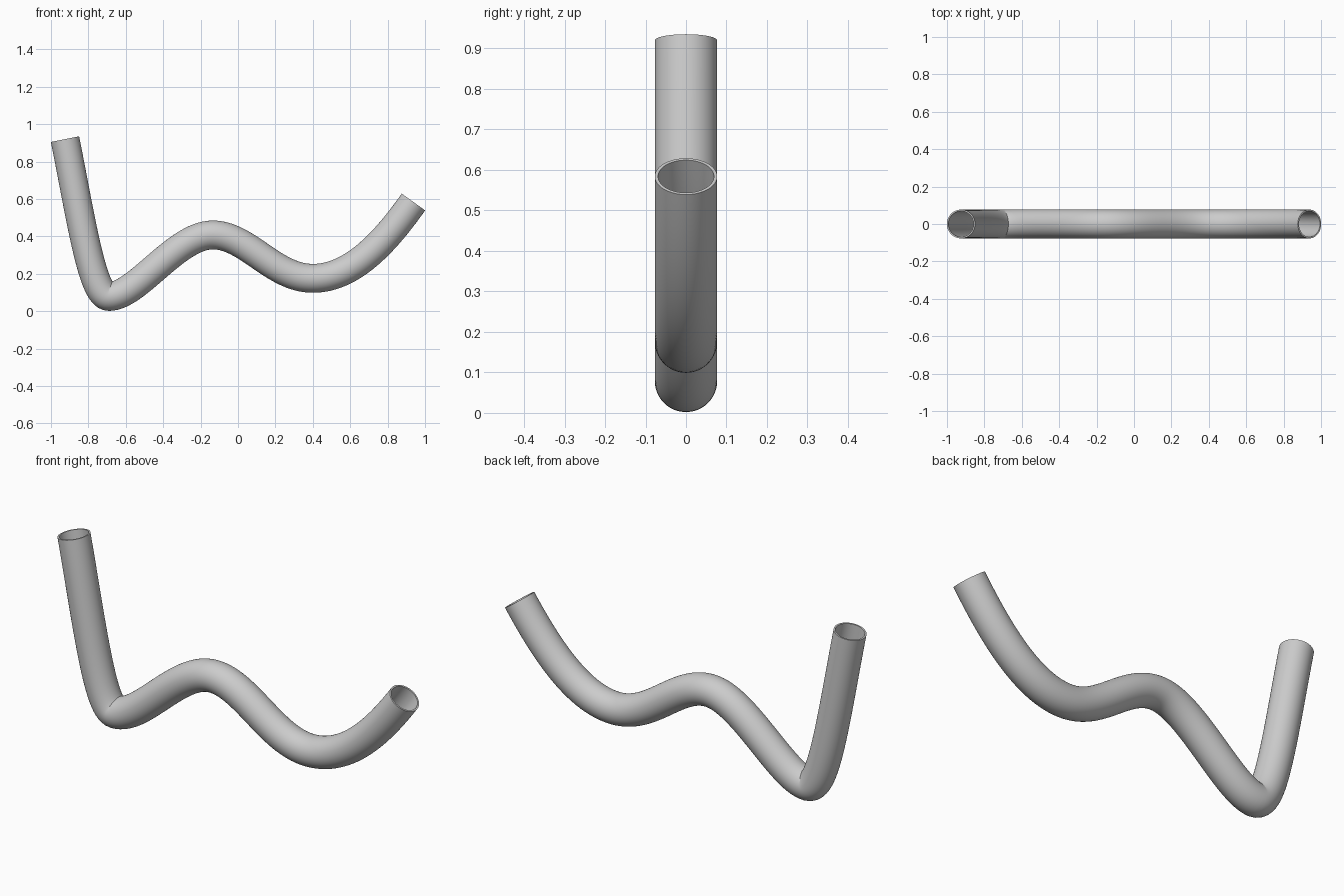
import bpy, bmesh, math
from mathutils import Vector
from mathutils.geometry import interpolate_bezier

if "Cube" in bpy.data.objects:
    bpy.data.objects.remove(bpy.data.objects["Cube"])

OUTER, INNER, SIDES, STEPS = 0.077, 0.069, 64, 32

# Centre line in the xz plane: (left handle, point, right handle)
knots = [
    ((-0.925, 0.92), (-0.925, 0.92), (-0.84, 0.50)),
    ((-0.78, 0.079), (-0.69, 0.079), (-0.54, 0.079)),
    ((-0.33, 0.408), (-0.135, 0.408), (0.05, 0.408)),
    ((0.19, 0.176), (0.40, 0.176), (0.62, 0.176)),
    ((0.80, 0.39), (0.938, 0.584), (0.938, 0.584)),
]


def vec(p):
    return Vector((p[0], 0, p[1]))


path = []
for a, b in zip(knots, knots[1:]):
    pts = interpolate_bezier(vec(a[1]), vec(a[2]), vec(b[0]), vec(b[1]), STEPS + 1)
    path += pts if not path else pts[1:]

bm = bmesh.new()


# One wall of the pipe: rings placed square to the centre line
def rings(radius):
    out = []
    for i, p in enumerate(path):
        t = (path[min(i + 1, len(path) - 1)] - path[max(i - 1, 0)]).normalized()
        side = Vector((0, 1, 0))
        up = t.cross(side)
        out.append([bm.verts.new(p + radius * (math.cos(a) * side + math.sin(a) * up))
                    for a in (2 * math.pi * k / SIDES for k in range(SIDES))])
    return out


def bridge(r1, r2):
    for k in range(SIDES):
        n = (k + 1) % SIDES
        bm.faces.new((r1[k], r1[n], r2[n], r2[k]))


outer, inner = rings(OUTER), rings(INNER)
for i in range(len(path) - 1):
    bridge(outer[i], outer[i + 1])
    bridge(inner[i + 1], inner[i])
# Flat rims at both open ends
bridge(inner[0], outer[0])
bridge(outer[-1], inner[-1])
bmesh.ops.recalc_face_normals(bm, faces=bm.faces)

mesh = bpy.data.meshes.new("bent_pipe")
bm.to_mesh(mesh)
bm.free()
pipe = bpy.data.objects.new("bent_pipe", mesh)
bpy.context.collection.objects.link(pipe)

mat = bpy.data.materials.new("light_grey")
mat.diffuse_color = (0.6, 0.6, 0.6, 1)
mat.use_nodes = True
mat.node_tree.nodes["Principled BSDF"].inputs["Base Color"].default_value = mat.diffuse_color
mesh.materials.append(mat)

bpy.context.view_layer.objects.active = pipe
pipe.select_set(True)
bpy.ops.object.shade_smooth_by_angle(angle=math.radians(40))
